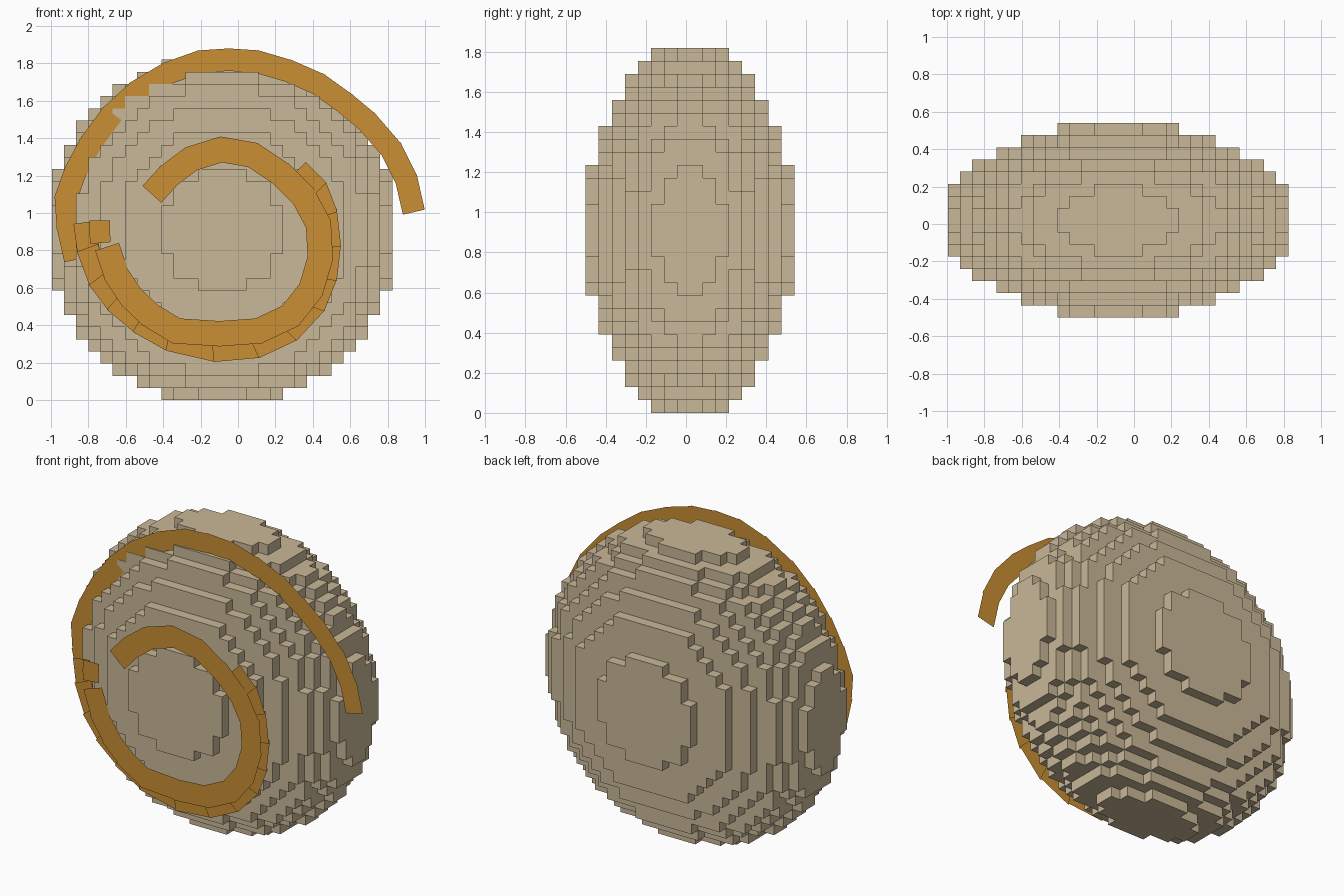
import bpy, bmesh, math
from mathutils import Vector

cube = bpy.data.objects.get("Cube")
if cube:
    bpy.data.objects.remove(cube, do_unlink=True)


def material(name, rgb):
    m = bpy.data.materials.new(name)
    m.use_nodes = True
    m.diffuse_color = (*rgb, 1)
    m.node_tree.nodes["Principled BSDF"].inputs["Base Color"].default_value = (*rgb, 1)
    return m


def make_object(name, bm, mat):
    mesh = bpy.data.meshes.new(name)
    bm.to_mesh(mesh)
    bm.free()
    mesh.materials.append(mat)
    obj = bpy.data.objects.new(name, mesh)
    bpy.context.collection.objects.link(obj)
    return obj


tan = material("sandy tan", (0.584, 0.479, 0.314))
orange = material("amber orange", (0.584, 0.275, 0.034))

# Stepped body: a flattened ellipsoid made of small blocks, outer faces only
STEP = 0.065
CENTRE = Vector((-0.085, 0.02, 0.91))
RADII = (14.4, 8.0, 14.4)          # in blocks
HALF = (14, 8, 14)


def filled(cell):
    return sum(((c + 0.5) / r) ** 2 for c, r in zip(cell, RADII)) <= 1


bm = bmesh.new()
corners = {}


def corner(key):
    if key not in corners:
        corners[key] = bm.verts.new(CENTRE + Vector(key) * STEP)
    return corners[key]


for i in range(-HALF[0], HALF[0]):
    for j in range(-HALF[1], HALF[1]):
        for k in range(-HALF[2], HALF[2]):
            cell = (i, j, k)
            if not filled(cell):
                continue
            for axis in range(3):
                for side in (0, 1):
                    near = list(cell)
                    near[axis] += 1 if side else -1
                    if filled(near):
                        continue
                    quad = []
                    for a, b in ((0, 0), (1, 0), (1, 1), (0, 1)):
                        key = list(cell)
                        key[axis] += side
                        key[(axis + 1) % 3] += a
                        key[(axis + 2) % 3] += b
                        quad.append(corner(tuple(key)))
                    bm.faces.new(quad if side else quad[::-1])
# Merge coplanar block faces into broad steps
bmesh.ops.dissolve_limit(bm, angle_limit=math.radians(1),
                         verts=bm.verts[:], edges=bm.edges[:])
make_object("stepped_body", bm, tan)


# Swirl: overlapping flat plates along a path, each facing the front
def swirl(name, path, width, y_start, y_end, overlap=0.015):
    bm = bmesh.new()
    count = len(path) - 1
    for n in range(count):
        p, q = Vector(path[n]), Vector(path[n + 1])
        d = (q - p).normalized()
        side = Vector((-d.y, d.x)) * width / 2
        start = p - d * (overlap if n else 0)
        end = q + d * (overlap if n < count - 1 else 0)
        y = y_start + (y_end - y_start) * n / (count - 1)
        ring = [start + side, start - side, end - side, end + side]
        face = bm.faces.new([bm.verts.new((v.x, y, v.y)) for v in ring])
        face.normal_update()
        if face.normal.y > 0:
            face.normal_flip()
    return make_object(name, bm, orange)


swirl("swirl_outer", [
    (0.94, 1.005), (0.90, 1.18), (0.82, 1.34), (0.69, 1.49), (0.57, 1.59),
    (0.43, 1.69), (0.27, 1.76), (0.10, 1.81), (-0.05, 1.82), (-0.20, 1.81),
    (-0.37, 1.75), (-0.54, 1.65), (-0.68, 1.52), (-0.79, 1.37),
    (-0.87, 1.22), (-0.92, 1.08), (-0.91, 0.93), (-0.87, 0.75)],
    0.12, -0.19, -0.26)

swirl("swirl_middle", [
    (-0.82, 0.95), (-0.80, 0.80), (-0.74, 0.64), (-0.65, 0.52),
    (-0.52, 0.41), (-0.36, 0.32), (-0.12, 0.265), (0.10, 0.285),
    (0.28, 0.37), (0.41, 0.51), (0.47, 0.66), (0.49, 0.83),
    (0.47, 1.00), (0.42, 1.13), (0.32, 1.23)],
    0.12, -0.38, -0.50)

swirl("swirl_inner", [
    (-0.46, 1.10), (-0.37, 1.20), (-0.25, 1.29), (-0.09, 1.34),
    (0.08, 1.31), (0.23, 1.21), (0.35, 1.09), (0.43, 0.94),
    (0.44, 0.76), (0.39, 0.59), (0.28, 0.45), (0.11, 0.37),
    (-0.10, 0.355), (-0.33, 0.37), (-0.47, 0.455), (-0.57, 0.55),
    (-0.65, 0.67), (-0.70, 0.82)],
    0.135, -0.54, -0.44)

# Small joining plate between the outer turn and the inner turn
swirl("swirl_link", [(-0.74, 0.96), (-0.74, 0.90), (-0.735, 0.84)], 0.11, -0.40, -0.405)
